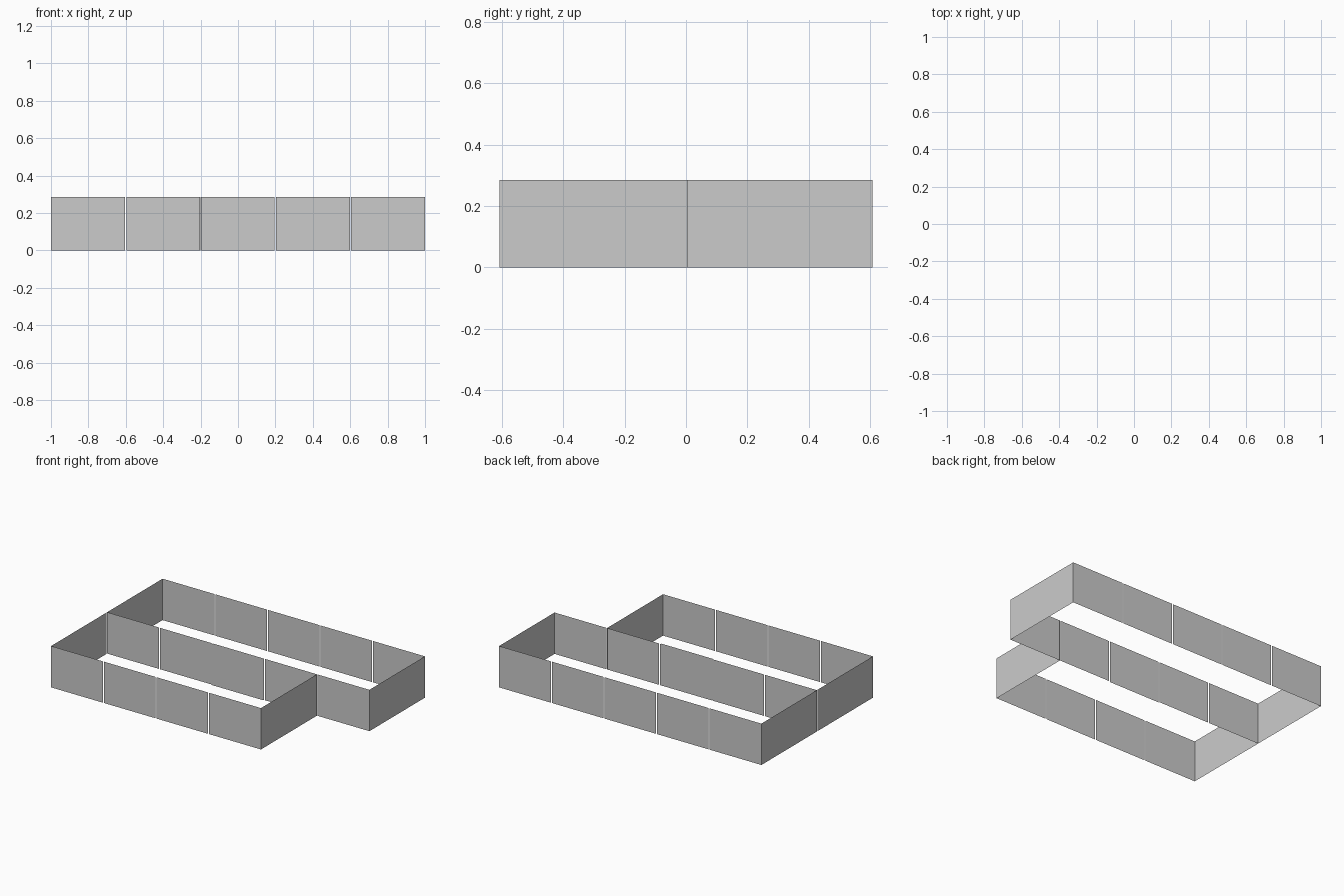
import bpy

if "Cube" in bpy.data.objects:
    bpy.data.objects.remove(bpy.data.objects["Cube"])

H = 0.285    # wall height
Y = 0.607    # outer wall rows
GAP = 0.004  # half of the joint between panels


def panel(name, a, b):
    """Single-sheet upright wall panel between two floor points."""
    verts = [(*a, 0), (*b, 0), (*b, H), (*a, H)]
    mesh = bpy.data.meshes.new(name)
    mesh.from_pydata(verts, [], [(0, 1, 2, 3)])
    obj = bpy.data.objects.new(name, mesh)
    bpy.context.collection.objects.link(obj)


def wall_along_x(name, count, y):
    """Row of panels starting at the left end."""
    for i in range(count):
        x0 = -1 + 0.4 * i + (GAP if i else 0)
        x1 = -0.6 + 0.4 * i - (GAP if i < count - 1 else 0)
        panel(f"{name}_{i + 1}", (x0, y), (x1, y))


# Long walls
wall_along_x("front_wall", 4, -Y)
wall_along_x("middle_wall", 5, 0.003)
wall_along_x("back_wall", 5, Y)

# Second sheet behind the central middle panel
panel("middle_wall_inner_sheet", (-0.2, -0.003), (0.192, -0.003))

# Short end walls
panel("left_front_end_wall", (-1, -Y), (-1, -0.004))
panel("left_back_end_wall", (-1, 0.003), (-1, Y))
panel("right_front_end_wall", (0.6, -Y), (0.6, 0.003))
panel("right_back_end_wall", (1, 0.003), (1, Y))
